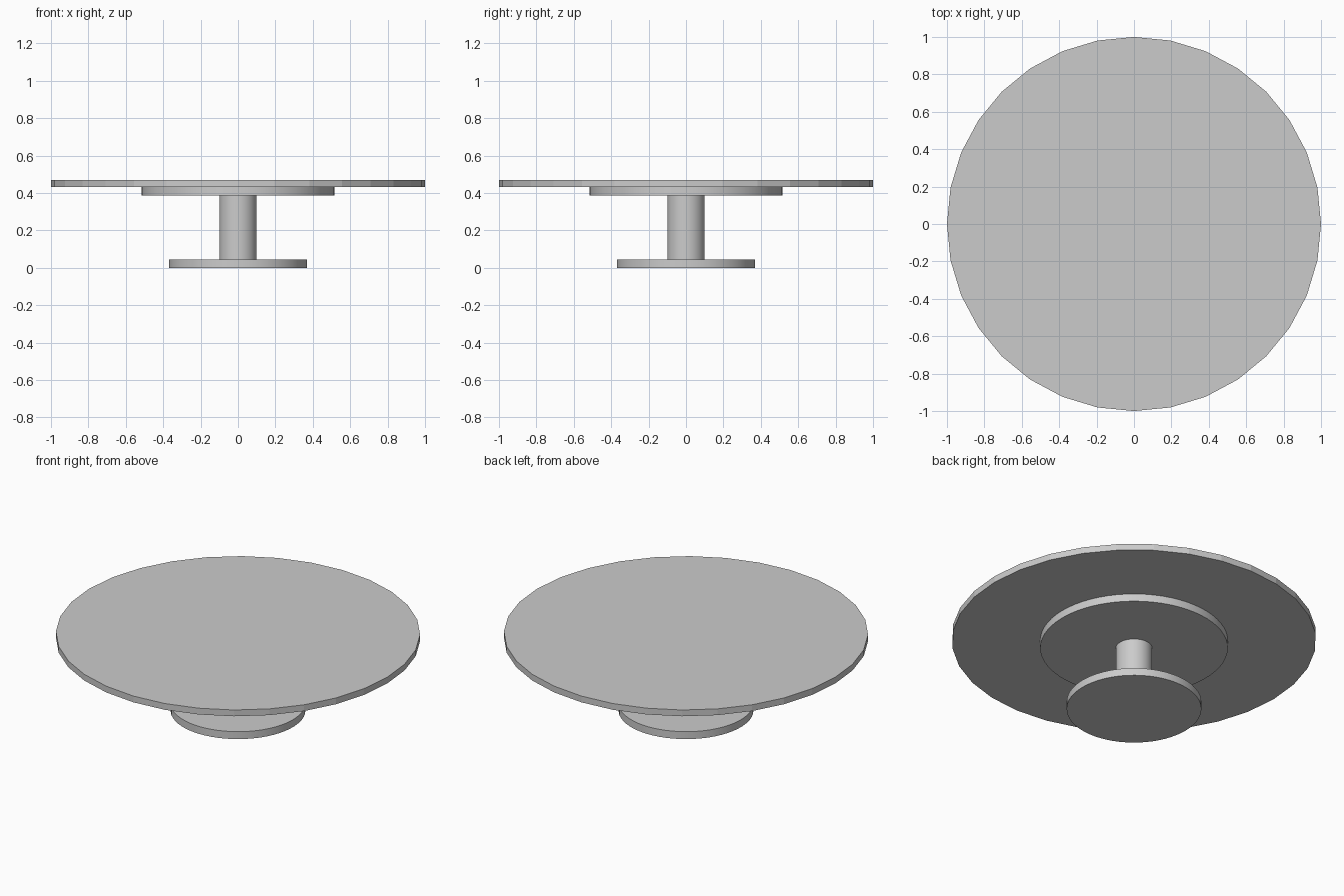
import bpy, math

if "Cube" in bpy.data.objects:
    bpy.data.objects.remove(bpy.data.objects["Cube"])


def disc(name, radius, z0, z1, sides):
    bpy.ops.mesh.primitive_cylinder_add(vertices=sides, radius=radius, depth=z1 - z0,
                                        location=(0, 0, (z0 + z1) / 2))
    ob = bpy.context.object
    ob.name = name
    bpy.ops.object.shade_smooth_by_angle(angle=math.radians(30))
    return ob


# Foot, column, support plate and round table top
disc("base", 0.37, 0.0, 0.045, 64)
disc("column", 0.1, 0.045, 0.386, 32)
disc("support_plate", 0.515, 0.386, 0.432, 64)
top = disc("table_top", 1.0, 0.432, 0.47, 32)
top.data.shade_flat()
